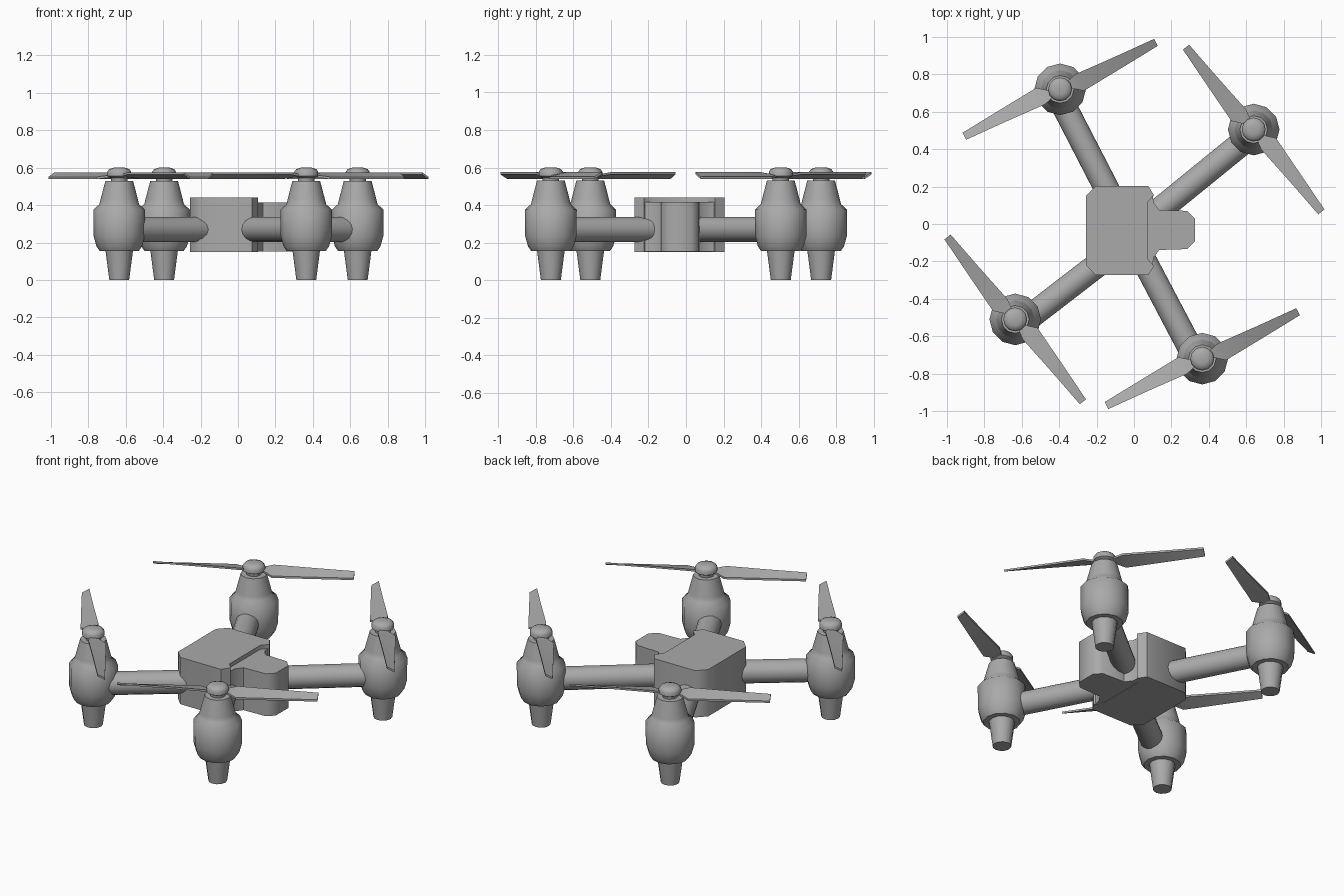
import bpy, bmesh, math
from mathutils import Vector, Matrix

cube = bpy.data.objects.get("Cube")
if cube:
    bpy.data.objects.remove(cube, do_unlink=True)

grey = bpy.data.materials.new("mid_grey")
grey.use_nodes = True
COLOUR = (0.4, 0.4, 0.4, 1)
grey.diffuse_color = COLOUR
grey.node_tree.nodes["Principled BSDF"].inputs["Base Color"].default_value = COLOUR


def finish(name, bm, angle=40):
    bmesh.ops.recalc_face_normals(bm, faces=bm.faces)
    mesh = bpy.data.meshes.new(name)
    bm.to_mesh(mesh)
    bm.free()
    mesh.materials.append(grey)
    obj = bpy.data.objects.new(name, mesh)
    bpy.context.collection.objects.link(obj)
    bpy.ops.object.select_all(action='DESELECT')
    obj.select_set(True)
    bpy.context.view_layer.objects.active = obj
    bpy.ops.object.shade_smooth_by_angle(angle=math.radians(angle))
    return obj


def loft(name, rings, angle=40):
    """Skin a list of equal closed rings and cap both ends."""
    bm = bmesh.new()
    loops = [[bm.verts.new(p) for p in ring] for ring in rings]
    n = len(loops[0])
    for a, b in zip(loops, loops[1:]):
        for i in range(n):
            bm.faces.new((a[i], a[(i + 1) % n], b[(i + 1) % n], b[i]))
    bm.faces.new(loops[0])
    bm.faces.new(loops[-1])
    return finish(name, bm, angle)


def prism(name, outline, low, high):
    return loft(name, [[(x, y, z) for x, y in outline] for z in (low, high)], 50)


def lathe(name, profile, centre, sides=12):
    turns = [i * math.tau / sides for i in range(sides)]
    return loft(name, [[(centre[0] + r * math.cos(t), centre[1] + r * math.sin(t), z)
                        for t in turns] for r, z in profile], 50)


def mirrored(half, mid):
    """Complete an outline by reflecting it across y = mid."""
    return half + [(x, 2 * mid - y) for x, y in reversed(half)]


# Central body and the nose block on its side
MID = -0.035
prism("body", mirrored([(-0.257, 0.15), (-0.205, 0.204), (0.075, 0.204),
                        (0.107, 0.155), (0.072, 0.115)], MID), 0.15, 0.44)
prism("nose", mirrored([(0.0, 0.155), (0.1, 0.155), (0.105, 0.115), (0.135, 0.075),
                        (0.285, 0.07), (0.325, 0.03)], MID + 0.003), 0.152, 0.415)


def tube(name, start, end, radius):
    a, b = Vector((*start, 0.27)), Vector((*end, 0.27))
    bm = bmesh.new()
    turn = (b - a).to_track_quat('Z', 'Y').to_matrix().to_4x4()
    bmesh.ops.create_cone(bm, cap_ends=True, segments=16, radius1=radius, radius2=radius,
                          depth=(b - a).length,
                          matrix=Matrix.Translation((a + b) / 2) @ turn)
    return finish(name, bm)


POD = [(0.105, 0.155), (0.122, 0.18), (0.137, 0.235), (0.138, 0.375),
       (0.106, 0.405), (0.1, 0.43), (0.074, 0.53)]
FOOT = [(0.053, 0.0), (0.074, 0.16)]
CAP = [(0.042, 0.52), (0.045, 0.545), (0.064, 0.555), (0.064, 0.578), (0.054, 0.592), (0.03, 0.6)]
# Blade stations: distance from hub, leading edge, trailing edge, tilt
BLADE = [(0.02, 0.02, -0.02, 0.0), (0.06, 0.022, -0.025, 0.004), (0.11, 0.035, -0.065, 0.012),
         (0.34, 0.022, -0.048, 0.012), (0.57, 0.012, -0.03, 0.012)]


def blade(name, centre, heading, hand):
    place = Matrix.Translation((*centre, 0.557)) @ Matrix.Rotation(heading, 4, 'Z')
    half = 0.006
    rings = []
    for r, lead, trail, tilt in BLADE:
        section = [(lead, tilt - half), (lead, tilt + half),
                   (trail, -tilt + half), (trail, -tilt - half)]
        rings.append([place @ Vector((r, hand * y, z)) for y, z in section])
    return loft(name, rings, 25)


# Each rotor: pod centre, arm root, arm end, blade heading, spin hand
ROTORS = {
    "back_right": ((-0.395, 0.72), (-0.09, 0.08), (-0.41, 0.7), 27, 1),
    "back_left": ((0.64, 0.505), (0.02, -0.02), (0.635, 0.48), -51.5, -1),
    "front_left": ((0.365, -0.72), (0.03, -0.15), (0.325, -0.71), 27, 1),
    "front_right": ((-0.635, -0.51), (-0.12, -0.16), (-0.6, -0.53), -51.5, -1),
}
for side, (centre, root, end, heading, hand) in ROTORS.items():
    tube(side + "_arm", root, end, 0.067)
    lathe(side + "_motor_pod", POD, centre)
    lathe(side + "_foot", FOOT, centre)
    lathe(side + "_hub_cap", CAP, centre)
    for k, label in enumerate(("_blade_a", "_blade_b")):
        blade(side + label, centre, math.radians(heading) + k * math.pi, hand)
